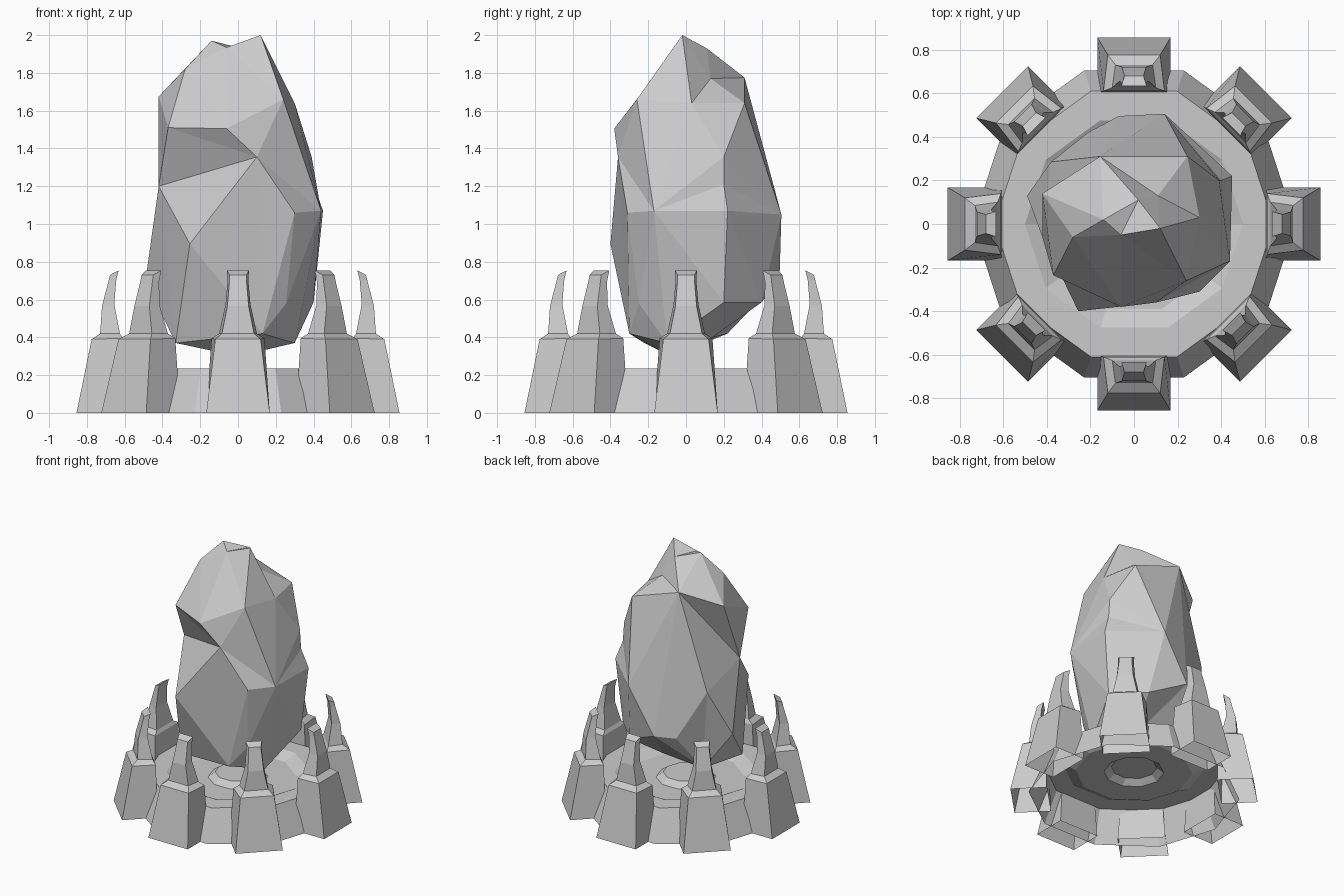
import bpy, bmesh, math
from mathutils import Vector

cube = bpy.data.objects.get("Cube")
if cube:
    bpy.data.objects.remove(cube, do_unlink=True)

# One plain stone colour
stone = bpy.data.materials.new("stone_grey")
stone.use_nodes = True
GREY = (0.6, 0.6, 0.6, 1)
stone.diffuse_color = GREY
stone.node_tree.nodes["Principled BSDF"].inputs["Base Color"].default_value = GREY


def finish(bm, name):
    mesh = bpy.data.meshes.new(name)
    bm.to_mesh(mesh)
    bm.free()
    mesh.materials.append(stone)
    obj = bpy.data.objects.new(name, mesh)
    bpy.context.collection.objects.link(obj)
    return obj


def bridge(bm, loops):
    """Join neighbouring loops with quads and cap the last one."""
    for low, high in zip(loops, loops[1:]):
        for k in range(len(low)):
            n = (k + 1) % len(low)
            bm.faces.new((low[k], low[n], high[n], high[k]))
    bm.faces.new(loops[-1])


# Faceted rock: corner points, joined by wrapping them around a ball
corners = {
    # crown
    "peak": (.12, -.02, 2.0), "peak_right": (-.14, .02, 1.97),
    "dip": (-.06, -.05, 1.935), "peak_back": (.02, .11, 1.93),
    "cleft": (.11, .13, 1.77), "brow": (-.28, -.06, 1.82),
    "crown_back": (-.155, .31, 1.775), "crown_right": (-.42, .14, 1.675),
    "crown_front": (.24, -.26, 1.66), "crown_left": (.30, .03, 1.64),
    "crown_back_left": (.245, .31, 1.64),
    # shoulder
    "lip": (-.06, -.38, 1.505), "lip_right": (-.37, -.235, 1.51),
    "notch": (.10, -.36, 1.355), "notch_right": (-.42, -.06, 1.2),
    "side_high": (.39, .20, 1.355), "side_low": (.40, .20, 1.21),
    # waist
    "waist_left": (.44, -.17, 1.07), "waist_front": (.30, -.31, 1.06),
    "waist_back_left": (.45, .22, 1.07), "waist_back": (.14, .505, 1.05),
    "waist_right": (-.38, .285, 1.05), "belly": (-.255, -.40, .895),
    # foot
    "hip_right": (-.49, .13, .70), "hip_back_right": (-.21, .42, .70),
    "hip_back": (-.07, .495, .71), "hip_left": (.40, .20, .585),
    "hip_back_left": (.20, .40, .585), "hip_front": (.255, -.25, .58),
    "foot_front": (.13, -.30, .42), "foot_right": (-.33, -.22, .37),
    "foot_back_right": (-.30, .22, .42), "foot_back": (.10, .14, .40),
    "foot_left": (.30, -.10, .37), "foot_tip": (0, -.08, .30),
}
# creases that must run between these corners
creases = [
    ("lip_right", "notch"), ("notch", "notch_right"),
    ("waist_right", "notch_right"), ("crown_right", "notch_right"),
    ("crown_back_left", "waist_right"), ("crown_back", "notch_right"),
    ("notch", "crown_left"), ("notch", "waist_left"),
    ("waist_left", "side_high"),
]
bm = bmesh.new()
names = list(corners)
home = bm.verts.layers.int.new("home")
for i, (x, y, z) in enumerate(corners.values()):
    v = bm.verts.new(Vector((x, y, (z - 1.12) * 0.5)).normalized())
    v[home] = i
bmesh.ops.convex_hull(bm, input=bm.verts)
bmesh.ops.recalc_face_normals(bm, faces=bm.faces)
for pair in creases:
    wanted = {names.index(p) for p in pair}
    for e in bm.edges:
        around = {v[home] for f in e.link_faces for v in f.verts}
        if around - {v[home] for v in e.verts} == wanted:
            bmesh.utils.edge_rotate(e, True)
            break
for v in bm.verts:
    v.co = corners[names[v[home]]]
finish(bm, "rock")

# Base: a ten-sided open shell turned from a profile (radius, height)
profile = [(.74, 0), (.64, .235), (.50, .235), (.41, .19),
           (.21, .19), (.16, .228)]
SIDES = 10
bm = bmesh.new()
bridge(bm, [[bm.verts.new((r * math.cos(math.tau * k / SIDES),
                           r * math.sin(math.tau * k / SIDES), z))
             for k in range(SIDES)] for r, z in profile])
finish(bm, "base_plate")

# Eight pillars, each drawn in to a curved claw
# section: inner radius, inner height, outer radius, outer height, half widths
sections = [
    (.60, 0, .855, 0, .168, .168),
    (.61, .395, .775, .39, .14, .12),
    (.625, .42, .73, .42, .10, .085),
    (.655, .575, .72, .565, .066, .056),
    (.645, .70, .685, .70, .055, .045),
    (.632, .755, .678, .73, .058, .044),
]
DIRECTIONS = ("left", "back_left", "back", "back_right",
              "right", "front_right", "front", "front_left")
for i, side in enumerate(DIRECTIONS):
    bm = bmesh.new()
    bridge(bm, [[bm.verts.new(p) for p in
                 ((ri, -wi, zi), (ro, -wo, zo), (ro, wo, zo), (ri, wi, zi))]
                for ri, zi, ro, zo, wi, wo in sections])
    obj = finish(bm, "claw_pillar_" + side)
    obj.rotation_euler.z = i * math.pi / 4
